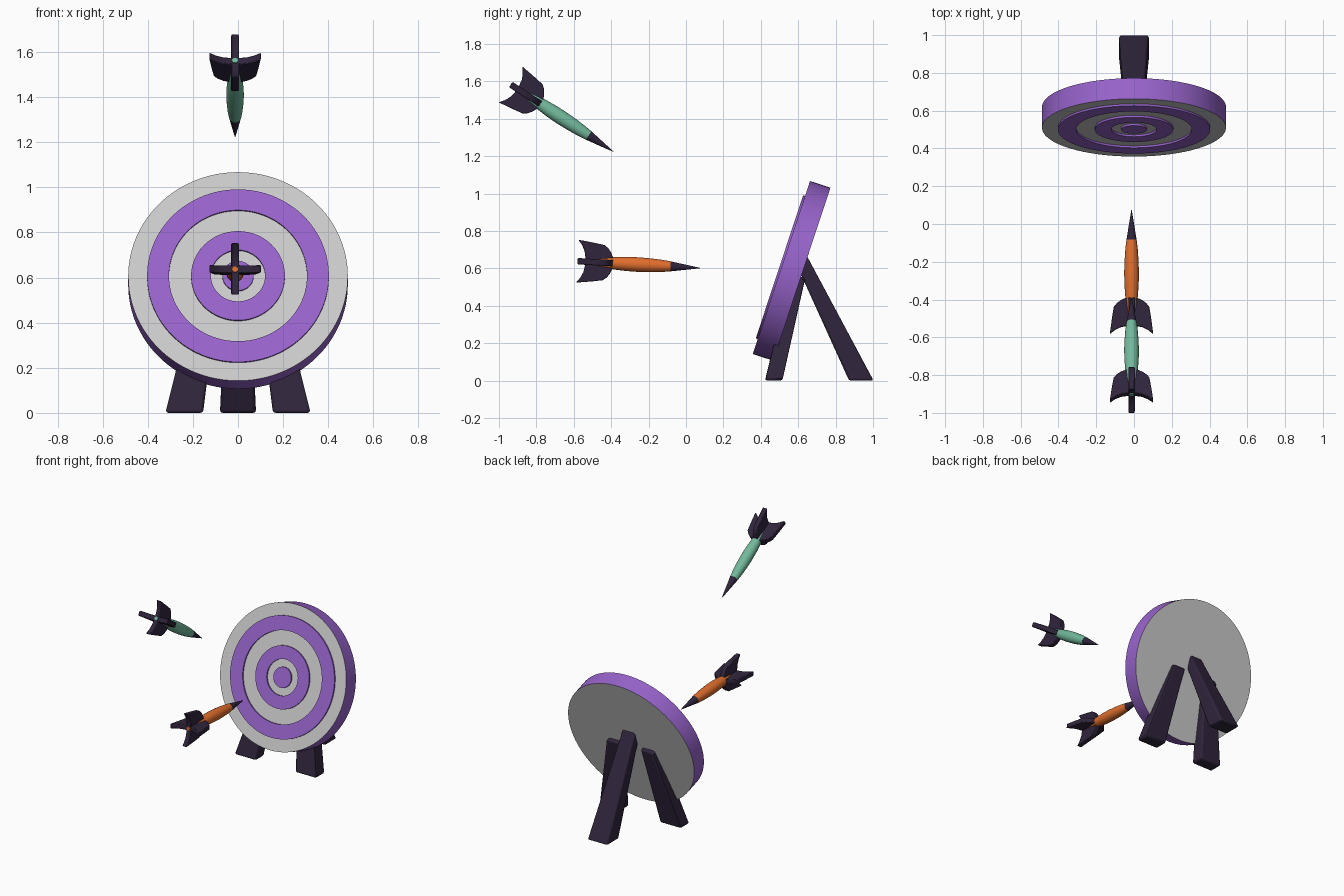
import bpy, bmesh
from math import radians, cos, sin, pi
from mathutils import Matrix, Vector

if "Cube" in bpy.data.objects:
    bpy.data.objects.remove(bpy.data.objects["Cube"])


def material(name, rgb):
    m = bpy.data.materials.new(name)
    m.diffuse_color = (*rgb, 1)
    m.use_nodes = True
    m.node_tree.nodes["Principled BSDF"].inputs["Base Color"].default_value = m.diffuse_color
    return m


PURPLE = material("purple", (0.314, 0.127, 0.604))
DARK = material("dark", (0.030, 0.018, 0.045))
ORANGE = material("orange", (0.75, 0.156, 0.026))
GREEN = material("green", (0.17, 0.485, 0.33))


def finish(name, bm, matrix, mats, bevel=0):
    bmesh.ops.recalc_face_normals(bm, faces=bm.faces)
    me = bpy.data.meshes.new(name)
    bm.to_mesh(me)
    bm.free()
    me.transform(matrix)
    for m in mats:
        me.materials.append(m)
    ob = bpy.data.objects.new(name, me)
    bpy.context.collection.objects.link(ob)
    if bevel:
        mod = ob.modifiers.new("bevel", "BEVEL")
        mod.width, mod.segments = bevel, 2
    bpy.ops.object.select_all(action='DESELECT')
    ob.select_set(True)
    bpy.context.view_layer.objects.active = ob
    bpy.ops.object.shade_smooth_by_angle(angle=radians(35))
    return ob


def lathe(name, profile, matrix, mats, segs=32, closed=False, side_slot=0):
    """Spin (radius, height) points around local z."""
    bm = bmesh.new()
    rings = [[bm.verts.new((r * cos(2 * pi * i / segs), r * sin(2 * pi * i / segs), h))
              for i in range(segs)] for r, h in profile]
    pairs = list(zip(rings, rings[1:]))
    if closed:
        pairs.append((rings[-1], rings[0]))
    else:
        bm.faces.new(rings[0])
        bm.faces.new(rings[-1])
    for a, b in pairs:
        for i in range(segs):
            j = (i + 1) % segs
            f = bm.faces.new((a[i], a[j], b[j], b[i]))
            f.material_index = side_slot
    return finish(name, bm, matrix, mats)


# Tilted target board: grey faces, purple rim
board = Matrix.Translation((0, 0.51, 0.605)) @ Matrix.Rotation(radians(71.7), 4, 'X')
lathe("target_board", [(0.487, -0.115), (0.487, 0)], board,
      [None, PURPLE], 96, side_slot=1)

# Raised purple rings and bullseye
for name, outer, inner in (("outer_ring", 0.403, 0.306), ("inner_ring", 0.208, 0.12)):
    lathe(name, [(outer, -0.01), (outer, 0.011), (inner, 0.011), (inner, -0.01)],
          board, [PURPLE], 96, closed=True)
lathe("bullseye", [(0.069, -0.01), (0.069, 0.011)], board, [PURPLE], 64)


# Tapered stand legs, each spanned between a foot and a top rectangle
def leg(name, foot, top):
    bm = bmesh.new()
    for x0, x1, y0, y1, z0, z1 in (foot, top):
        for x, y, z in ((x0, y0, z0), (x1, y0, z0), (x1, y1, z1), (x0, y1, z1)):
            bm.verts.new((x, y, z))
    bmesh.ops.convex_hull(bm, input=bm.verts[:])
    bmesh.ops.dissolve_limit(bm, angle_limit=radians(3), verts=bm.verts[:], edges=bm.edges[:])
    finish(name, bm, Matrix.Identity(4), [DARK], 0.012)


# rectangle: x0, x1, y0, y1, z at y0, z at y1
leg("back_leg", (-0.08, 0.08, 0.872, 1.003, 0, 0), (-0.05, 0.05, 0.60, 0.645, 0.60, 0.67))
for side, s in (("left", -1), ("right", 1)):
    fx = sorted((s * 0.155, s * 0.322))
    tx = sorted((s * 0.085, s * 0.18))
    leg(f"front_leg_{side}", (*fx, 0.422, 0.515, 0, 0), (*tx, 0.56, 0.638, 0.57, 0.55))

# Darts: local z runs from the tip back to the tail
FIN = [(0.0, 0.47), (0.025, 0.465), (0.055, 0.478), (0.078, 0.495), (0.094, 0.515),
       (0.103, 0.57), (0.115, 0.658), (0.085, 0.635), (0.055, 0.621), (0.02, 0.615), (0.0, 0.615)]
BODY = [(0.027, 0.158), (0.033, 0.21), (0.037, 0.27), (0.039, 0.33), (0.038, 0.39),
        (0.034, 0.45), (0.028, 0.52), (0.020, 0.58), (0.013, 0.62)]
TIP = [(0.001, 0), (0.007, 0.035), (0.027, 0.16)]


def dart(prefix, tip, pitch, color):
    m = Matrix.Translation(tip) @ Matrix.Rotation(radians(90 - pitch), 4, 'X')
    lathe(prefix + "_tip", TIP, m, [DARK])
    lathe(prefix + "_body", BODY, m, [color])
    for k in range(4):
        bm = bmesh.new()
        f = bm.faces.new([bm.verts.new((r, -0.017, d)) for r, d in FIN])
        ext = bmesh.ops.extrude_face_region(bm, geom=[f])["geom"]
        bmesh.ops.translate(bm, vec=Vector((0, 0.034, 0)),
                            verts=[v for v in ext if isinstance(v, bmesh.types.BMVert)])
        finish(f"{prefix}_fin_{k + 1}", bm, m @ Matrix.Rotation(k * pi / 2, 4, 'Z'),
               [DARK], 0.004)


dart("lower_dart", (-0.013, 0.075, 0.602), 3.2, ORANGE)
dart("upper_dart", (-0.013, -0.388, 1.224), 33.2, GREEN)
